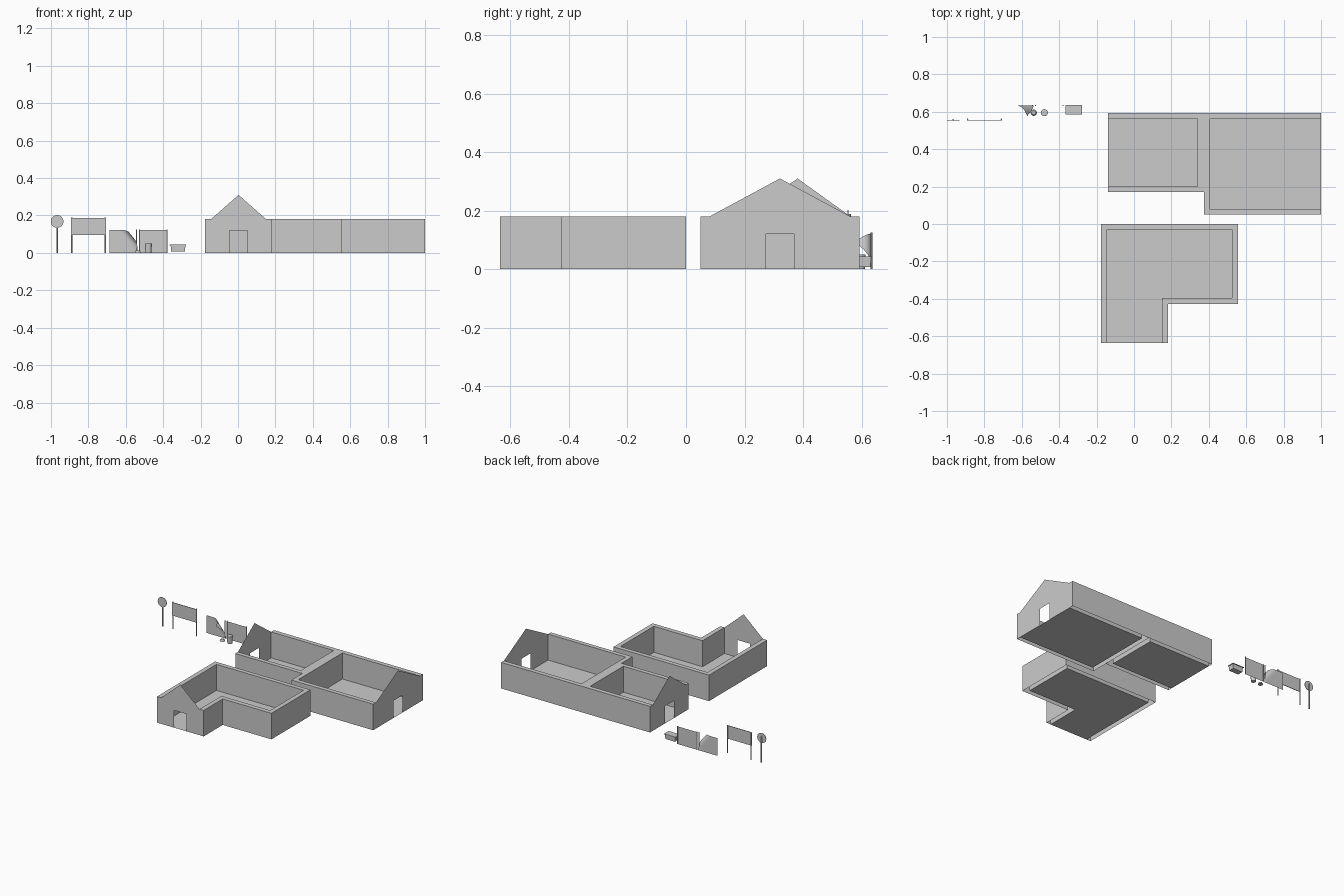
import bpy, bmesh, math
from mathutils import Vector

if "Cube" in bpy.data.objects:
    bpy.data.objects.remove(bpy.data.objects["Cube"])

WALL_H, APEX_H, DOOR_H, DOOR_HALF = 0.18, 0.31, 0.12, 0.048


def add_mesh(name, verts, faces):
    me = bpy.data.meshes.new(name)
    me.from_pydata(verts, [], faces)
    bm = bmesh.new()
    bm.from_mesh(me)
    bmesh.ops.remove_doubles(bm, verts=bm.verts, dist=1e-5)
    bmesh.ops.recalc_face_normals(bm, faces=bm.faces)
    bm.to_mesh(me)
    bm.free()
    ob = bpy.data.objects.new(name, me)
    bpy.context.collection.objects.link(ob)
    return ob


def building(name, outer, inner):
    """Double-skinned walls, open below; the gap from last to first point is the gable end."""
    verts, faces = [], []

    def face(pts):
        faces.append(list(range(len(verts), len(verts) + len(pts))))
        verts.extend(pts)

    for i in range(len(outer) - 1):
        (a, b), (c, d) = outer[i:i + 2], inner[i:i + 2]
        face([(*a, 0), (*b, 0), (*b, WALL_H), (*a, WALL_H)])
        face([(*a, WALL_H), (*b, WALL_H), (*d, WALL_H), (*c, WALL_H)])
        face([(*c, WALL_H), (*d, WALL_H), (*d, 0), (*c, 0)])
    add_mesh(name + "_walls", verts, faces)
    add_mesh(name + "_floor", [(*p, 0) for p in inner], [range(len(inner))])

    # gable end with a doorway cut into its outline
    o0, o1, i0, i1 = (Vector(p) for p in (outer[0], outer[-1], inner[0], inner[-1]))
    mid = (i0 + i1) / 2
    step = (o1 - o0).normalized() * DOOR_HALF
    outline = [(o0, 0), (mid - step, 0), (mid - step, DOOR_H), (mid + step, DOOR_H),
               (mid + step, 0), (o1, 0), (o1, WALL_H), (i1, WALL_H),
               (mid, APEX_H), (i0, WALL_H), (o0, WALL_H)]
    add_mesh(name + "_gable", [(p.x, p.y, z) for p, z in outline], [range(len(outline))])


def box(name, lo, hi, taper=1.0):
    """Box between two corners; taper scales the bottom."""
    cx, cy = (lo[0] + hi[0]) / 2, (lo[1] + hi[1]) / 2
    hx, hy = (hi[0] - lo[0]) / 2, (hi[1] - lo[1]) / 2
    v = []
    for z, s in ((lo[2], taper), (hi[2], 1)):
        v += [(cx + i * hx * s, cy + j * hy * s, z) for i, j in ((-1, -1), (1, -1), (1, 1), (-1, 1))]
    f = [(0, 1, 2, 3), (4, 5, 6, 7)] + [(i, (i + 1) % 4, (i + 1) % 4 + 4, i + 4) for i in range(4)]
    return add_mesh(name, v, f)


def cone(name, loc, r1, r2, depth, sides=16, rot=(0, 0, 0)):
    bpy.ops.mesh.primitive_cone_add(vertices=sides, radius1=r1, radius2=r2, depth=depth,
                                    location=loc, rotation=rot)
    ob = bpy.context.object
    ob.name = name
    bpy.ops.object.shade_smooth_by_angle()
    return ob


# buildings
building("front_house",
         [(-.176, -.635), (-.176, 0), (.555, 0), (.555, -.427), (.182, -.427), (.182, -.635)],
         [(-.144, -.635), (-.144, -.03), (.523, -.03), (.523, -.395), (.15, -.395), (.15, -.635)])
building("back_left_house",
         [(-.14, .17), (.374, .17), (.374, .593), (-.14, .593)],
         [(-.14, .2), (.34, .2), (.34, .562), (-.14, .562)])
building("back_right_house",
         [(1, .05), (.374, .05), (.374, .593), (1, .593)],
         [(1, .08), (.406, .08), (.406, .562), (1, .562)])

# round sign
cone("round_sign_disc", (-.967, .553, .168), .034, .034, .003, 24, (math.pi / 2, 0, 0))
cone("round_sign_pole", (-.967, .558, .09), .004, .004, .18, 8)

# billboard
box("billboard_panel", (-.893, .553, .096), (-.706, .557, .187))
for x in (-.89, -.709):
    cone("billboard_post", (x, .56, .094), .004, .004, .188, 8)

# flat fence panel and posts
add_mesh("fence_panel", [(-.527, .634, 0), (-.38, .634, 0), (-.38, .634, .122), (-.527, .634, .122)],
         [(0, 1, 2, 3)])
for x in (-.542, -.527, -.38):
    cone("fence_post", (x, .634, .0625), .003, .003, .125, 8)

# torn fence panel: top right corner bent forward over a diagonal fold
N, R = 14, .03
base = Vector((-.54, .01))
axis = Vector((-.09, .11)).normalized()
out = Vector((axis.y, -axis.x))
verts, faces = [], []
for j in range(N + 1):
    for i in range(N + 1):
        p = Vector((-.687 + .15 * i / N, .122 * j / N))
        t = (p - base).dot(out)
        y = .634
        if t > 0:
            a = min(t / R, math.pi / 2)
            p += out * (R * math.sin(a) - t)
            y -= R * (1 - math.cos(a)) + max(0, t - R * math.pi / 2)
        verts.append((p.x, y, p.y))
for j in range(N):
    for i in range(N):
        k = j * (N + 1) + i
        faces.append((k, k + 1, k + N + 2, k + N + 1))
torn = add_mesh("torn_fence_panel", verts, faces)
for poly in torn.data.polygons:
    poly.use_smooth = True

# rubbish bin and its lid on the ground
cone("bin_body", (-.479, .595, .025), .016, .019, .05)
cone("bin_lid", (-.536, .595, .006), .017, .011, .012)

# skip container with an overhanging lid
box("skip_body", (-.36, .589, .008), (-.281, .632, .04), .93)
box("skip_lid", (-.366, .585, .04), (-.277, .636, .044))
